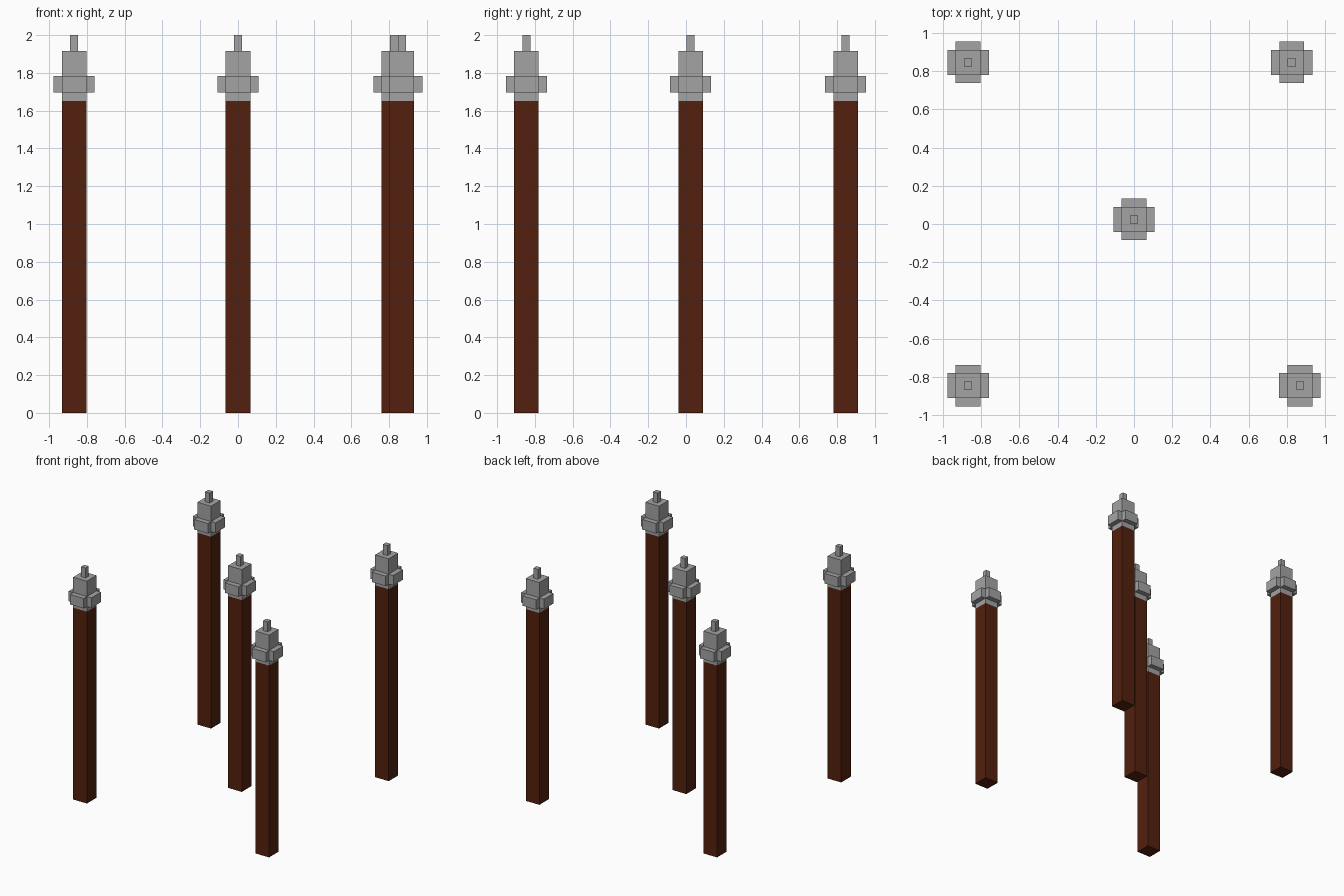
import bpy

if "Cube" in bpy.data.objects:
    bpy.data.objects.remove(bpy.data.objects["Cube"])


def material(name, rgb):
    m = bpy.data.materials.new(name)
    m.diffuse_color = (*rgb, 1)
    m.use_nodes = True
    m.node_tree.nodes["Principled BSDF"].inputs["Base Color"].default_value = m.diffuse_color
    return m


wood = material("dark brown wood", (0.085, 0.0145, 0.004))
metal = material("grey metal", (0.37, 0.37, 0.37))


def box(name, x, y, z0, z1, wx, wy, mat):
    """Box centred on x, y and spanning z0 to z1."""
    bpy.ops.mesh.primitive_cube_add(size=1, location=(x, y, (z0 + z1) / 2))
    ob = bpy.context.object
    ob.name = name
    ob.scale = (wx, wy, z1 - z0)
    bpy.ops.object.transform_apply(location=False, rotation=False, scale=True)
    ob.data.materials.append(mat)


W = 0.13       # post width
ARM = 0.217    # collar span
posts = {
    "back_left": (-0.868, 0.845),
    "back_right": (0.825, 0.845),
    "centre": (0, 0.024),
    "front_left": (-0.868, -0.845),
    "front_right": (0.868, -0.845),
}

for label, (x, y) in posts.items():
    # Wooden shaft
    box(label + "_shaft", x, y, 0, 1.652, W, W, wood)
    # Cap block on top of the shaft
    box(label + "_cap", x, y, 1.652, 1.915, W, W, metal)
    # Cross-shaped collar: two crossing bars
    box(label + "_collar_x", x, y, 1.697, 1.783, ARM, W, metal)
    box(label + "_collar_y", x, y, 1.697, 1.783, W, ARM, metal)
    # Small finial
    box(label + "_finial", x, y, 1.915, 2.0, 0.043, 0.043, metal)
